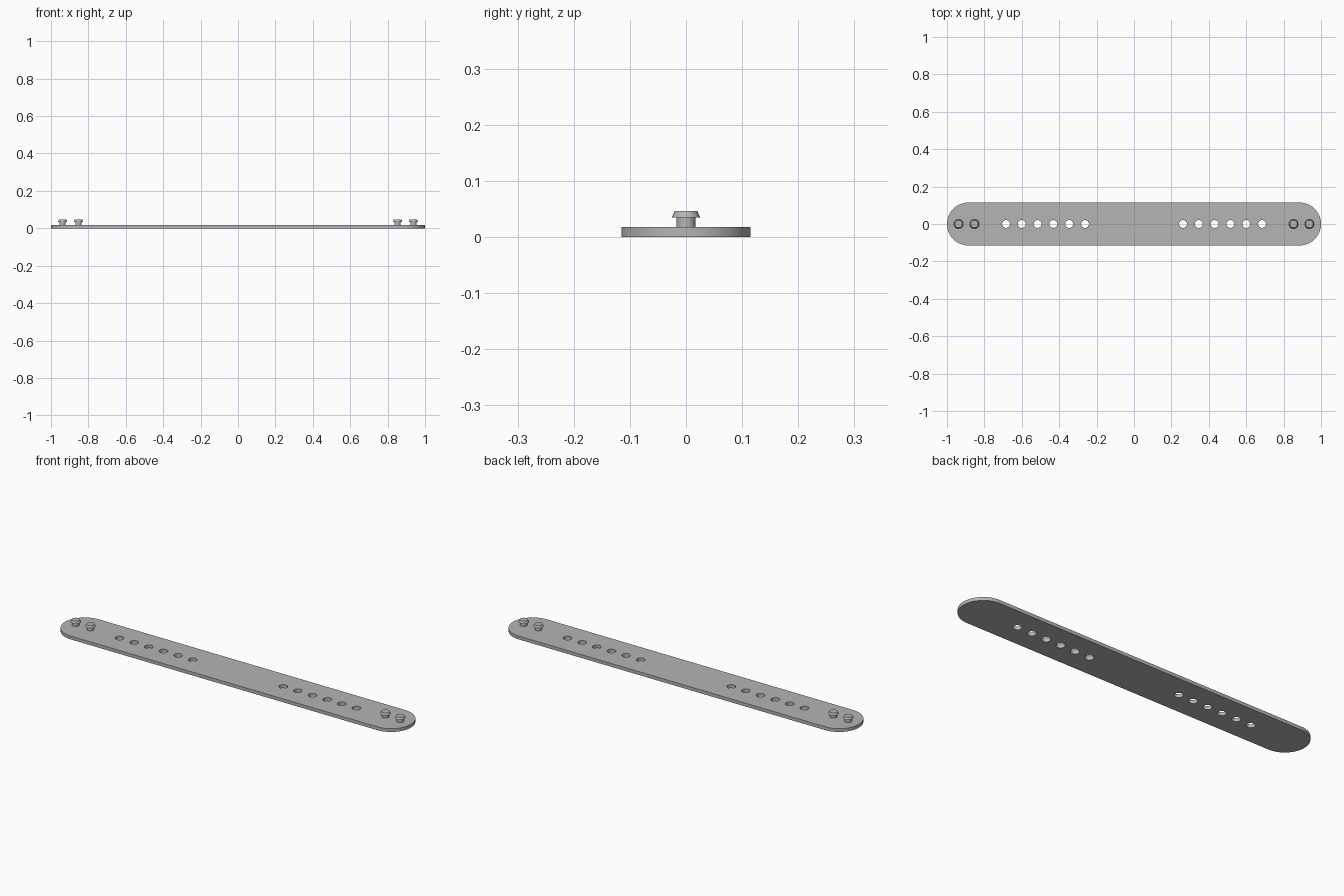
import bpy, bmesh
from math import pi, cos, sin, radians

if "Cube" in bpy.data.objects:
    bpy.data.objects.remove(bpy.data.objects["Cube"], do_unlink=True)

HALF_LENGTH, END_RADIUS, THICKNESS = 1.0, 0.115, 0.0175
HOLE_RADIUS, PITCH = 0.021, 0.0845
FIRST_HOLE, HOLES_PER_SIDE = 0.262, 6
PEG_X = (0.853, 0.938)

grey = bpy.data.materials.new("grey_plastic")
grey.use_nodes = True
colour = (0.46, 0.46, 0.46, 1)
grey.diffuse_color = colour
grey.node_tree.nodes["Principled BSDF"].inputs["Base Color"].default_value = colour


def finish(name, bm):
    """Turn a bmesh into a smooth-shaded object with crisp edges."""
    bmesh.ops.recalc_face_normals(bm, faces=bm.faces)
    mesh = bpy.data.meshes.new(name)
    bm.to_mesh(mesh)
    bm.free()
    mesh.materials.append(grey)
    obj = bpy.data.objects.new(name, mesh)
    bpy.context.collection.objects.link(obj)
    bpy.ops.object.select_all(action="DESELECT")
    obj.select_set(True)
    bpy.context.view_layer.objects.active = obj
    bpy.ops.object.shade_smooth_by_angle(angle=radians(30))
    return obj


def arc(cx, radius, start, sweep, steps):
    return [(cx + radius * cos(start + sweep * i / steps),
             radius * sin(start + sweep * i / steps)) for i in range(steps + 1)]


def loop(bm, points):
    verts = [bm.verts.new((x, y, 0)) for x, y in points]
    return [bm.edges.new((v, verts[i - 1])) for i, v in enumerate(verts)]


# Strap: rounded outline with two rows of through holes, filled and extruded
bm = bmesh.new()
centre = HALF_LENGTH - END_RADIUS
edges = loop(bm, arc(centre, END_RADIUS, -pi / 2, pi, 32)
             + arc(-centre, END_RADIUS, pi / 2, pi, 32))
for side in (-1, 1):
    for i in range(HOLES_PER_SIDE):
        x = side * (FIRST_HOLE + i * PITCH)
        edges += loop(bm, arc(x, HOLE_RADIUS, 0, 2 * pi, 24)[:-1])
bmesh.ops.triangle_fill(bm, edges=edges, use_beauty=True, normal=(0, 0, 1))
top = bmesh.ops.extrude_face_region(bm, geom=bm.faces[:])["geom"]
bmesh.ops.translate(bm, vec=(0, 0, THICKNESS),
                    verts=[g for g in top if isinstance(g, bmesh.types.BMVert)])
finish("strap", bm)


# Pegs: a short stem carrying a wider tapered head
def cone(bm, x, low, high, r_low, r_high):
    made = bmesh.ops.create_cone(bm, cap_ends=True, segments=24, radius1=r_low,
                                 radius2=r_high, depth=high - low)
    bmesh.ops.translate(bm, vec=(x, 0, (low + high) / 2), verts=made["verts"])


for side, label in ((1, "left"), (-1, "right")):
    for x, place in zip(PEG_X, ("inner", "outer")):
        bm = bmesh.new()
        cone(bm, side * x, THICKNESS - 0.002, 0.036, 0.017, 0.017)
        cone(bm, side * x, 0.035, 0.0465, 0.025, 0.02)
        finish(f"{label}_{place}_peg", bm)
